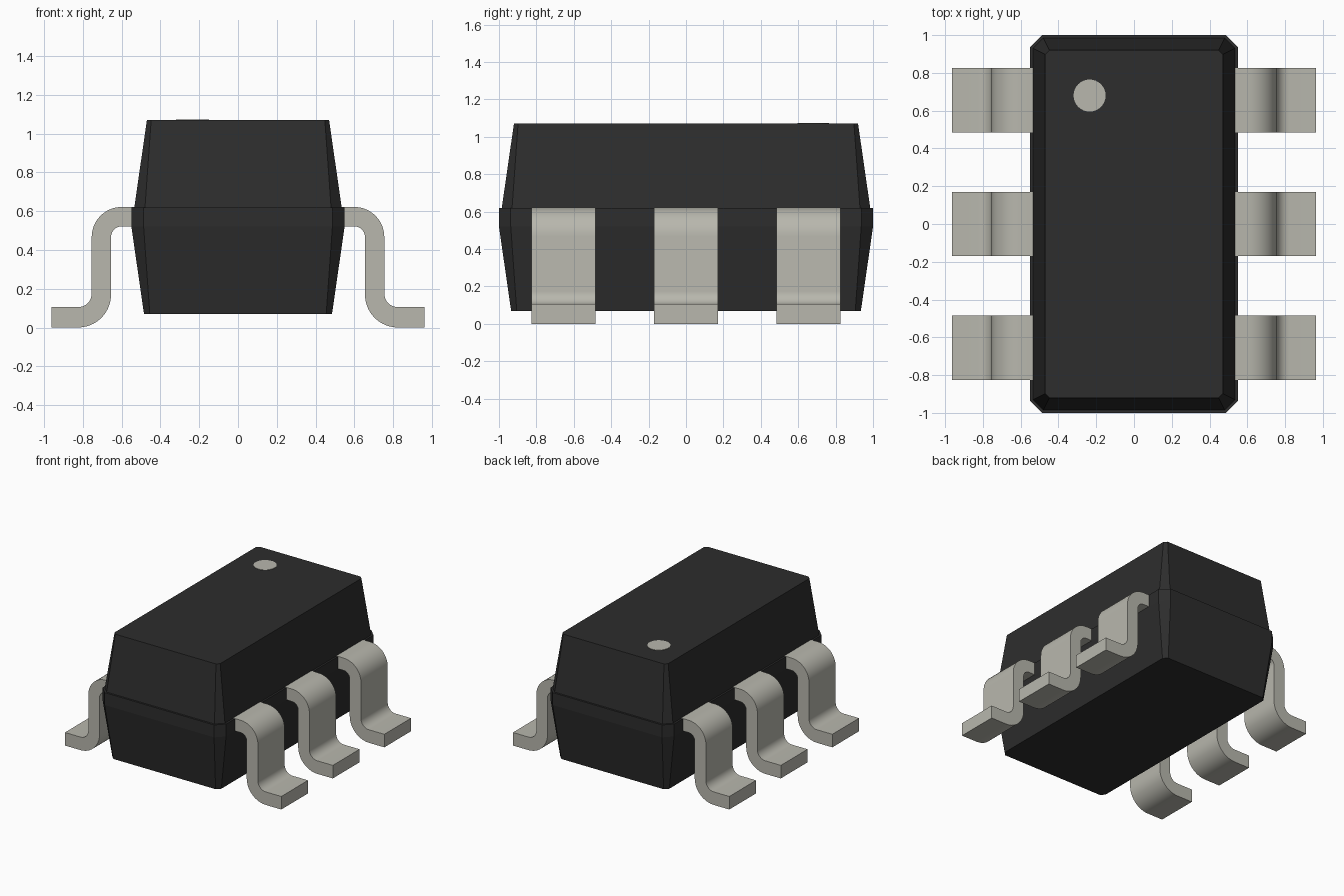
import bpy, bmesh, math
from mathutils import Vector

if "Cube" in bpy.data.objects:
    bpy.data.objects.remove(bpy.data.objects["Cube"], do_unlink=True)


def material(name, rgb):
    m = bpy.data.materials.new(name)
    m.use_nodes = True
    m.diffuse_color = (*rgb, 1)
    m.node_tree.nodes["Principled BSDF"].inputs["Base Color"].default_value = (*rgb, 1)
    return m


black = material("black plastic", (0.026, 0.026, 0.026))
tin = material("tinned metal", (0.48, 0.475, 0.42))


def finish(name, bm, mat, smooth=False):
    bmesh.ops.recalc_face_normals(bm, faces=bm.faces)
    mesh = bpy.data.meshes.new(name)
    bm.to_mesh(mesh)
    bm.free()
    mesh.materials.append(mat)
    ob = bpy.data.objects.new(name, mesh)
    bpy.context.collection.objects.link(ob)
    if smooth:
        bpy.ops.object.select_all(action='DESELECT')
        ob.select_set(True)
        bpy.context.view_layer.objects.active = ob
        bpy.ops.object.shade_smooth_by_angle(angle=math.radians(30))
    return ob


# Body: stacked chamfered rectangles (z, half x, half y, corner chamfer)
layers = [(0.07, 0.485, 0.935, 0.03), (0.52, 0.55, 1.0, 0.063),
          (0.62, 0.55, 1.0, 0.063), (0.62, 0.535, 0.985, 0.055),
          (1.07, 0.47, 0.92, 0.022)]
bm = bmesh.new()
rings = []
for z, hx, hy, c in layers:
    outline = [(hx, c - hy), (hx, hy - c), (hx - c, hy), (c - hx, hy),
               (-hx, hy - c), (-hx, c - hy), (c - hx, -hy), (hx - c, -hy)]
    rings.append([bm.verts.new((x, y, z)) for x, y in outline])
for lower, upper in zip(rings, rings[1:]):
    for i in range(8):
        j = (i + 1) % 8
        bm.faces.new((lower[i], lower[j], upper[j], upper[i]))
bm.faces.new(rings[0])
bm.faces.new(rings[-1])
finish("body", bm, black)

# Pin one marker: thin disc on the top face
bm = bmesh.new()
bmesh.ops.create_cone(bm, cap_ends=True, segments=32, radius1=0.085,
                      radius2=0.085, depth=0.006)
bmesh.ops.translate(bm, verts=bm.verts, vec=(-0.235, 0.68, 1.07))
finish("pin_one_marker", bm, tin)


def arc(cx, cz, r, start, end, n=10):
    """Points along an arc in the xz plane, angles in degrees."""
    angles = [math.radians(start + (end - start) * i / n) for i in range(n + 1)]
    return [(cx + r * math.cos(a), cz + r * math.sin(a)) for a in angles]


# Gull-wing lead profile: outer side down to the toe, then back along the inside
profile = ([(0.50, 0.622)] + arc(0.60, 0.467, 0.155, 90, 0)
           + arc(0.825, 0.175, 0.07, 180, 270)
           + [(0.963, 0.105), (0.963, 0.0)]
           + arc(0.825, 0.17, 0.17, 270, 180)
           + arc(0.60, 0.467, 0.055, 0, 90) + [(0.50, 0.522)])


def lead(name, side, y):
    bm = bmesh.new()
    face = bm.faces.new([bm.verts.new((side * x, y - 0.17, z)) for x, z in profile])
    ext = bmesh.ops.extrude_face_region(bm, geom=[face])
    moved = [v for v in ext["geom"] if isinstance(v, bmesh.types.BMVert)]
    bmesh.ops.translate(bm, verts=moved, vec=Vector((0, 0.34, 0)))
    finish(name, bm, tin, smooth=True)


for side, label in ((1, "left"), (-1, "right")):
    for y, place in ((-0.655, "front"), (0, "middle"), (0.655, "back")):
        lead(f"{label}_{place}_lead", side, y)
